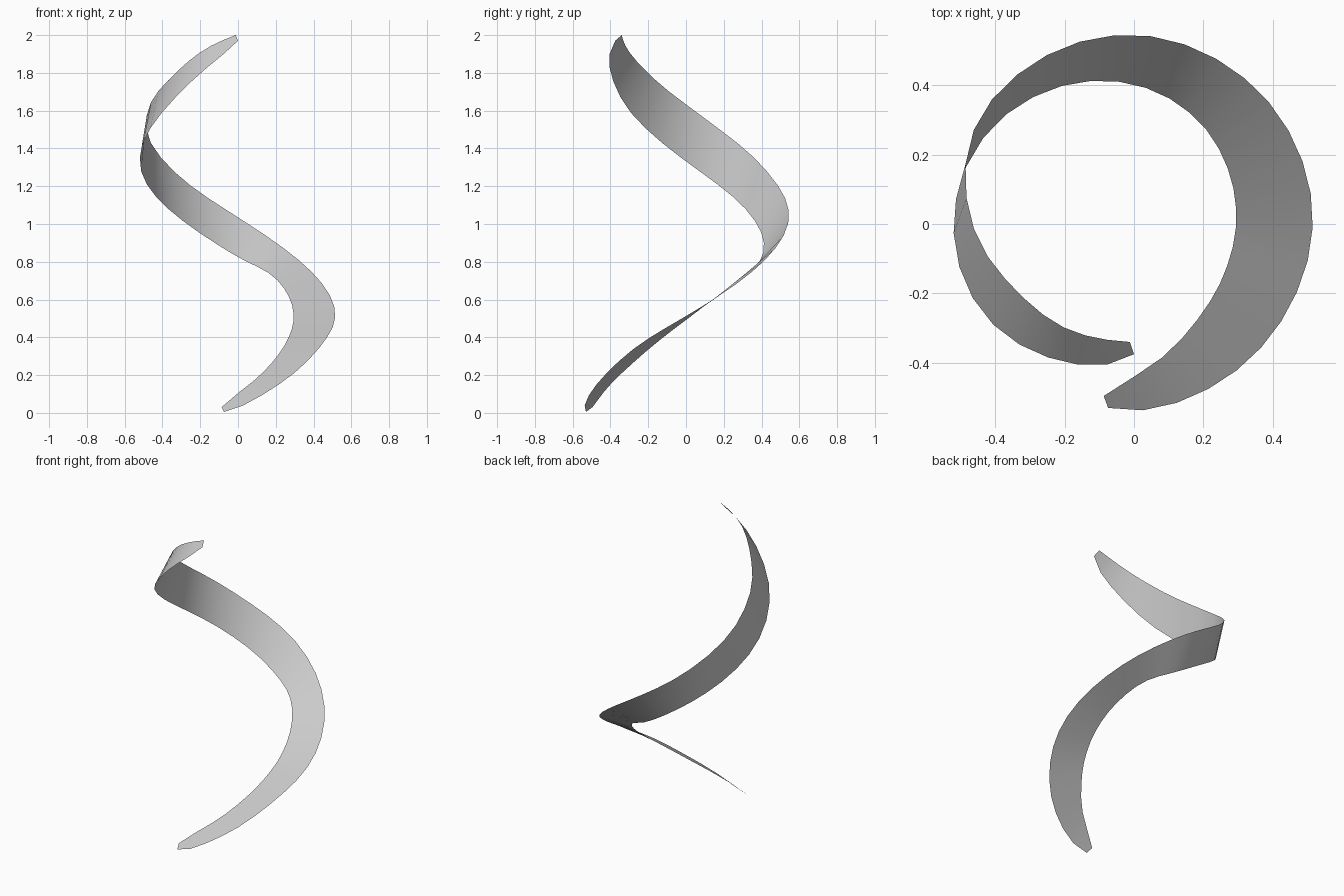
import bpy
import bmesh
from math import radians, sin, cos
from mathutils import Vector

cube = bpy.data.objects.get("Cube")
if cube:
    bpy.data.objects.remove(cube, do_unlink=True)

SEGMENTS = 34

# Ribbon cross-sections: turn angle, then radius and height of each edge
SECTIONS = [
    (-9, .535, .005, .503, .03),
    (0, .538, .03, .443, .1),
    (30, .517, .185, .34, .25),
    (60, .508, .36, .298, .375),
    (90, .515, .515, .294, .49),
    (120, .52, .68, .313, .61),
    (150, .53, .855, .353, .73),
    (180, .545, 1.035, .402, .825),
    (210, .547, 1.22, .453, .97),
    (240, .535, 1.43, .5, 1.145),
    (270, .467, 1.63, .52, 1.335),
    (300, .39, 1.79, .505, 1.55),
    (330, .357, 1.92, .45, 1.78),
    (350, .341, 1.98, .408, 1.91),
    (359, .34, 2, .375, 1.97),
]


def slope(index, column):
    """Tangent of one column at a section, from its neighbours."""
    before = SECTIONS[max(index - 1, 0)]
    after = SECTIONS[min(index + 1, len(SECTIONS) - 1)]
    return (after[column] - before[column]) / (after[0] - before[0])


def section_at(angle):
    """Smoothly interpolated edge radii and heights at an angle."""
    index = 0
    while index < len(SECTIONS) - 2 and SECTIONS[index + 1][0] < angle:
        index += 1
    start, end = SECTIONS[index], SECTIONS[index + 1]
    span = end[0] - start[0]
    t = (angle - start[0]) / span
    ease = t * t * (3 - 2 * t)
    values = []
    for column in range(1, len(start)):
        value = start[column] * (1 - ease) + end[column] * ease
        value += span * slope(index, column) * t * (1 - t) ** 2
        value -= span * slope(index + 1, column) * t * t * (1 - t)
        values.append(value)
    return values


def point_on_turn(angle, radius, height):
    turn = radians(angle)
    return Vector((radius * sin(turn), -radius * cos(turn), height))


def make_material(name, color):
    material = bpy.data.materials.new(name)
    material.use_nodes = True
    material.diffuse_color = color
    shader = material.node_tree.nodes["Principled BSDF"]
    shader.inputs["Base Color"].default_value = color
    return material


# Twisting spiral ribbon, one sheet thick, narrowing to blunt tips
bm = bmesh.new()
first, last = SECTIONS[0][0], SECTIONS[-1][0]
rungs = []
for step in range(SEGMENTS + 1):
    part = step / SEGMENTS
    angle = first + (last - first) * part
    lean = 1 - 2 * part
    radius_a, height_a, radius_b, height_b = section_at(angle)
    rungs.append((
        bm.verts.new(point_on_turn(angle + lean, radius_a, height_a)),
        bm.verts.new(point_on_turn(angle - lean, radius_b, height_b)),
    ))
for low, high in zip(rungs, rungs[1:]):
    face = bm.faces.new((low[0], high[0], high[1], low[1]))
    face.smooth = True

mesh = bpy.data.meshes.new("spiral_ribbon")
bm.to_mesh(mesh)
bm.free()
mesh.materials.append(make_material("light grey", (.6, .6, .6, 1)))
ribbon = bpy.data.objects.new("spiral_ribbon", mesh)
bpy.context.collection.objects.link(ribbon)
